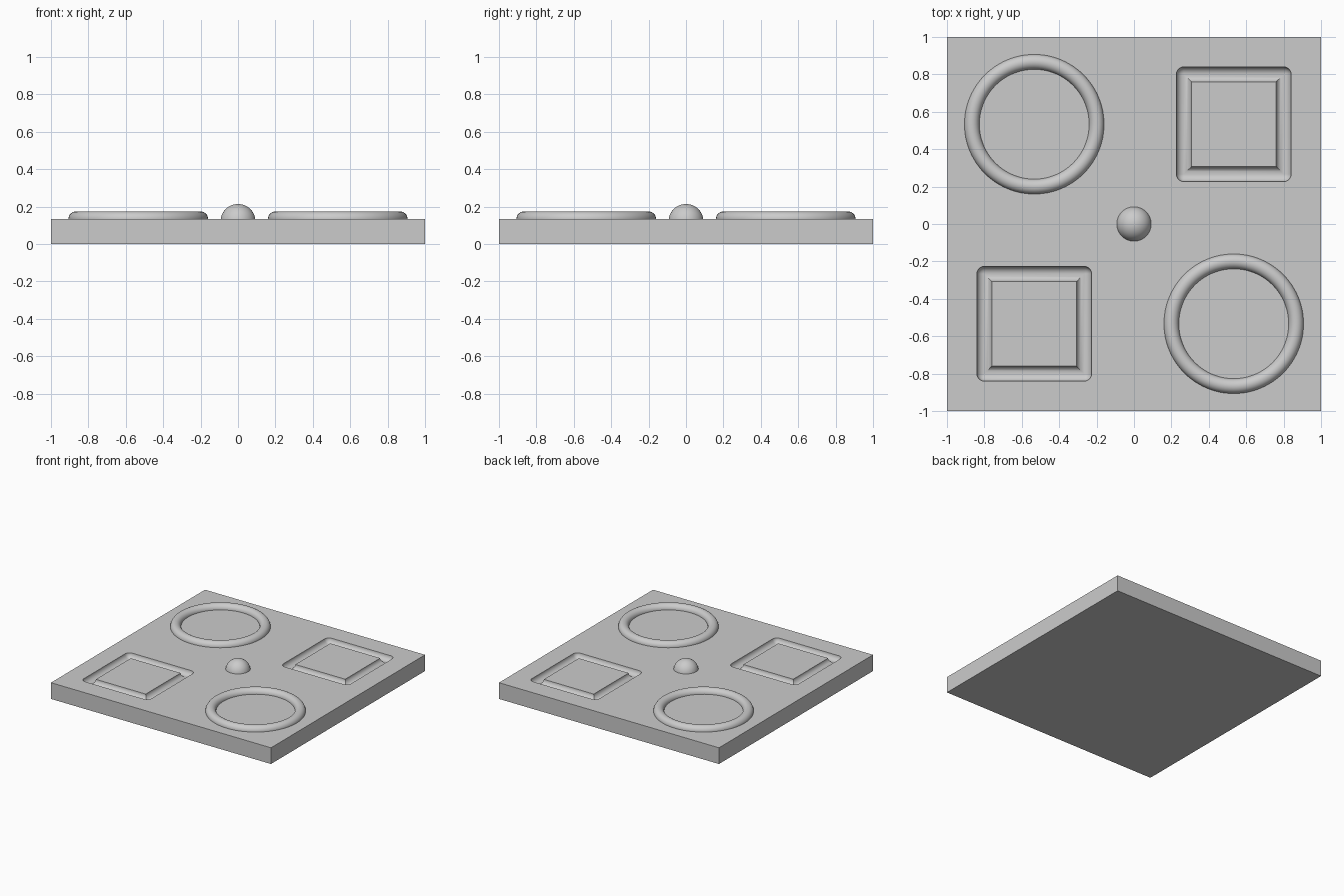
import bpy
import bmesh
from math import cos, sin, pi, radians

if "Cube" in bpy.data.objects:
    bpy.data.objects.remove(bpy.data.objects["Cube"], do_unlink=True)

UNIT = 2 / 15            # plate thickness, the module for every size
TOP = UNIT               # height of the plate surface
OFFSET = 4 * UNIT        # centre of each motif
PIPE = 0.3 * UNIT        # radius of the rings and grooves

grey = bpy.data.materials.new("plain_grey")
grey.use_nodes = True
grey.diffuse_color = (0.6, 0.6, 0.6, 1)
grey.node_tree.nodes["Principled BSDF"].inputs["Base Color"].default_value = (0.6, 0.6, 0.6, 1)


def finish(obj, name):
    obj.name = obj.data.name = name
    obj.data.materials.append(grey)
    bpy.ops.object.select_all(action="DESELECT")
    obj.select_set(True)
    bpy.context.view_layer.objects.active = obj
    bpy.ops.object.shade_smooth_by_angle(angle=radians(30))


def groove_cutter(name, x, y, half, radius, turns=32, steps=8):
    """Round pipe along a square: outer corners rounded, inner ones mitred."""
    bm = bmesh.new()
    rings = []
    for i in range(turns):
        t = 2 * pi * i / turns
        d, z = radius * cos(t), radius * sin(t)
        if abs(d) < 1e-6:
            d = 0
        ring = []
        for sx, sy, start in ((1, 1, 0), (-1, 1, 1), (-1, -1, 2), (1, -1, 3)):
            for k in range(steps + 1):
                a = (start + k / steps) * pi / 2
                dx, dy = (d * cos(a), d * sin(a)) if d > 0 else (d * sx, d * sy)
                ring.append(bm.verts.new((x + sx * half + dx, y + sy * half + dy, TOP + z)))
        rings.append(ring)
    n = len(rings[0])
    for i in range(turns):
        a, b = rings[i], rings[(i + 1) % turns]
        for k in range(n):
            m = (k + 1) % n
            bm.faces.new((a[k], a[m], b[m], b[k]))
    bmesh.ops.remove_doubles(bm, verts=bm.verts, dist=1e-5)
    bmesh.ops.recalc_face_normals(bm, faces=bm.faces)
    mesh = bpy.data.meshes.new(name)
    bm.to_mesh(mesh)
    bm.free()
    obj = bpy.data.objects.new(name, mesh)
    bpy.context.collection.objects.link(obj)
    obj.hide_render = True
    return obj


# Square plate with two square grooves
bpy.ops.mesh.primitive_cube_add(size=1, location=(0, 0, TOP / 2))
plate = bpy.context.object
plate.scale = (2, 2, TOP)
bpy.ops.object.transform_apply(location=True, rotation=False, scale=True)
for side in (-1, 1):
    cutter = groove_cutter("groove_cutter", side * OFFSET, side * OFFSET, 2 * UNIT, PIPE)
    cut = plate.modifiers.new("square_groove", "BOOLEAN")
    cut.operation = "DIFFERENCE"
    cut.solver = "EXACT"
    cut.object = cutter
    bpy.context.view_layer.objects.active = plate
    bpy.ops.object.modifier_apply(modifier=cut.name)
    bpy.data.objects.remove(cutter, do_unlink=True)
finish(plate, "base_plate")

# Raised rings on the other diagonal
for side, name in ((-1, "back_ring"), (1, "front_ring")):
    bpy.ops.mesh.primitive_torus_add(
        major_radius=2.5 * UNIT, minor_radius=PIPE, major_segments=96, minor_segments=32,
        location=(side * OFFSET, -side * OFFSET, TOP))
    finish(bpy.context.object, name)

# Centre ball, sunk into the plate
bpy.ops.mesh.primitive_uv_sphere_add(
    segments=48, ring_count=24, radius=0.7 * UNIT, location=(0, 0, 0.9 * UNIT))
finish(bpy.context.object, "centre_ball")
